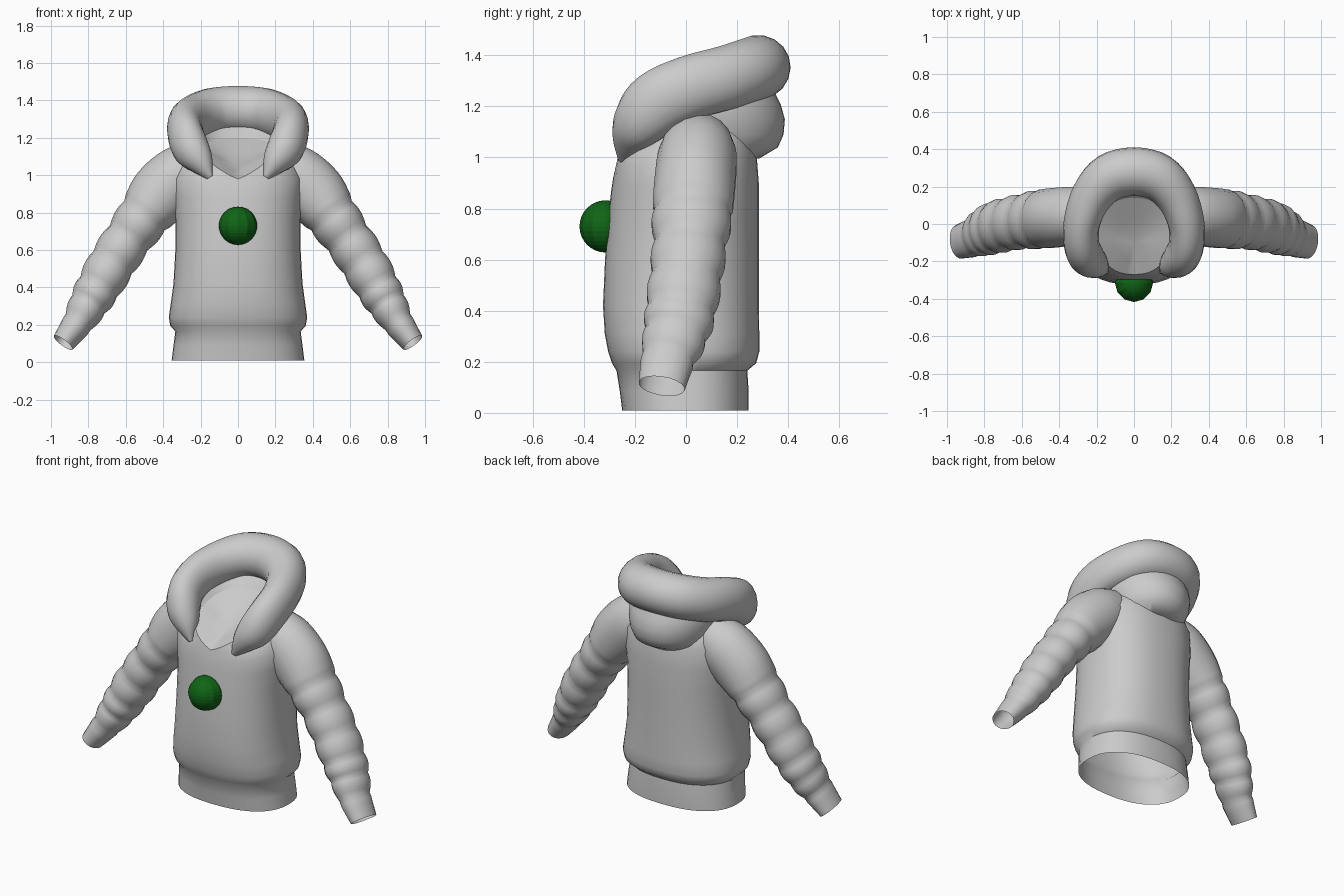
import bpy, math
from mathutils import Vector

if "Cube" in bpy.data.objects:
    bpy.data.objects.remove(bpy.data.objects["Cube"])


def material(name, rgb):
    m = bpy.data.materials.new(name)
    m.diffuse_color = (*rgb, 1)
    m.use_nodes = True
    m.node_tree.nodes["Principled BSDF"].inputs["Base Color"].default_value = m.diffuse_color
    return m


GREY = material("grey fabric", (0.6, 0.6, 0.6))
GREEN = material("green ball", (0.005, 0.13, 0.008))


def make(name, verts, faces, mat=GREY, angle=50):
    me = bpy.data.meshes.new(name)
    me.from_pydata([tuple(v) for v in verts], [], faces)
    me.materials.append(mat)
    ob = bpy.data.objects.new(name, me)
    bpy.context.collection.objects.link(ob)
    bpy.ops.object.select_all(action='DESELECT')
    ob.select_set(True)
    bpy.context.view_layer.objects.active = ob
    bpy.ops.object.mode_set(mode='EDIT')
    bpy.ops.mesh.select_all(action='SELECT')
    bpy.ops.mesh.normals_make_consistent(inside=False)
    bpy.ops.object.mode_set(mode='OBJECT')
    bpy.ops.object.shade_smooth_by_angle(angle=math.radians(angle))
    return ob


def loft(name, rings, closed=True):
    n = len(rings[0])
    faces = [(i * n + j, i * n + (j + 1) % n, (i + 1) * n + (j + 1) % n, (i + 1) * n + j)
             for i in range(len(rings) - 1) for j in range(n if closed else n - 1)]
    return make(name, [v for r in rings for v in r], faces)


def smooth_path(rows, steps):
    """Catmull-Rom resampling of rows of numbers."""
    out = []
    for i in range(len(rows) - 1):
        a, b, c, d = (rows[max(0, min(len(rows) - 1, i + k))] for k in (-1, 0, 1, 2))
        for s in range(steps):
            t = s / steps
            out.append([0.5 * (2 * q + (r - p) * t + (2 * p - 5 * q + 4 * r - w) * t * t
                               + (3 * q - p - 3 * r + w) * t ** 3)
                        for p, q, r, w in zip(a, b, c, d)])
    return out + [list(rows[-1])]


def tube_rings(rows, across, n=16):
    """Rings round a path; rows are x, y, z, radius across, other radius."""
    pts = [Vector(r[:3]) for r in rows]
    rings = []
    for i, r in enumerate(rows):
        t = (pts[min(i + 1, len(pts) - 1)] - pts[max(i - 1, 0)]).normalized()
        u = across(t).normalized()
        w = t.cross(u)
        rings.append([pts[i] + u * r[3] * math.cos(a) + w * r[4] * math.sin(a)
                      for a in (2 * math.pi * k / n for k in range(n))])
    return rings


def power(v, e):
    return math.copysign(abs(v) ** e, v)


def body_ring(zf, zb, hw, yf, yb, n=40):
    ring = []
    for k in range(n):
        a = 2 * math.pi * k / n
        x, y = hw * power(math.sin(a), 0.85), -power(math.cos(a), 0.85)
        ring.append(Vector((x, (yf + yb) / 2 + y * (yb - yf) / 2,
                            zf + (zb - zf) * math.sin(a / 2))))
    return ring


# Torso with hem band, belly and V neckline: front z, back z, half width, front y, back y
torso = [body_ring(*r) for r in (
    (.01, .01, .355, -.25, .245), (.09, .09, .345, -.26, .245),
    (.165, .165, .335, -.272, .24), (.195, .195, .362, -.29, .275),
    (.24, .24, .37, -.305, .287), (.31, .31, .36, -.318, .287),
    (.42, .42, .345, -.325, .285), (.60, .60, .335, -.317, .285),
    (.76, .76, .335, -.305, .285), (.87, .90, .345, -.293, .285),
    (.92, 1.03, .345, -.285, .275), (.95, 1.13, .30, -.278, .245),
    (.98, 1.20, .19, -.27, .14))]
loft("torso", torso)

# Collar floor inside the neckline
neck = torso[-1]
inner = [v.lerp(Vector((0, -.1, 1.05)), .5) for v in neck]
n = len(neck)
make("collar_lining", neck + inner + [Vector((0, -.1, 1.05))],
     [(j, (j + 1) % n, n + (j + 1) % n, n + j) for j in range(n)]
     + [(n + j, n + (j + 1) % n, 2 * n) for j in range(n)])

# Sleeves with soft folds and plain cuffs
SLEEVE = ((.20, .05, 1.06, .13, .13), (.30, .045, 1.0, .165, .155), (.41, .035, .90, .17, .16),
          (.50, .025, .785, .142, .158), (.585, .015, .665, .128, .145), (.67, 0, .535, .126, .142),
          (.745, -.02, .405, .118, .138), (.80, -.04, .31, .105, .128),
          (.855, -.07, .215, .084, .108), (.935, -.095, .105, .062, .092))
for side, label in ((1, "right"), (-1, "left")):
    rows = smooth_path(SLEEVE, 5)
    for i, r in enumerate(rows):
        if 15 <= i < 41:
            f = 0.94 + 0.1 * abs(math.sin((i - 15) * math.pi / 5))
            r[3] *= f
            r[4] *= f
    rings = tube_rings(rows, lambda t: Vector((-t.z, 0, t.x)), 18)
    loft(label + "_sleeve", [[Vector((v.x * side, v.y, v.z)) for v in r] for r in rings])

# Thick padded hood rim, a horseshoe tapering to the front
HALF = ((0, .28, 1.352, .13, .127), (.13, .25, 1.342, .127, .127), (.225, .15, 1.31, .112, .127),
        (.278, .01, 1.272, .098, .127), (.28, -.11, 1.215, .095, .127),
        (.25, -.18, 1.14, .095, .11), (.20, -.22, 1.07, .07, .075), (.15, -.25, .985, .012, .02))
full = [(-r[0], *r[1:]) for r in HALF[:0:-1]] + list(HALF)
rim = tube_rings(smooth_path(full, 4), lambda t: t.cross(Vector((0, -.35, 1))), 18)
loft("hood_rim", rim)


def arc(z, hw, yback, yc, spread=100, m=24):
    """Open band round the back."""
    return [Vector((hw * math.sin(a), yc + (yback - yc) * math.cos(a), z))
            for a in (math.radians(spread * (2 * k / m - 1)) for k in range(m + 1))]


# Hanging hood pouch behind the neck
loft("hood_pouch", [arc(*r) for r in (
    (1.02, .14, .20, .08), (.995, .19, .285, .09), (1.04, .225, .36, .10),
    (1.09, .245, .382, .10), (1.15, .26, .387, .09), (1.21, .265, .37, .08),
    (1.29, .25, .33, .06))], closed=False)

# Inside of the hood, from neckline up into the rim
m = 32
centre = smooth_path(full, 4)
lining_low, lining_high = [], []
for k in range(m + 1):
    a = 1 + (n - 2) * k / m
    i = int(a)
    low = neck[n - i].lerp(neck[(n - i - 1) % n], a - i)
    c = (len(centre) - 1) * k / m
    j = min(int(c), len(centre) - 2)
    high = Vector(centre[j][:3]).lerp(Vector(centre[j + 1][:3]), c - j)
    lining_low.append(low)
    lining_high.append(high)
loft("hood_lining", [lining_low, lining_high], closed=False)

# Round ball on the chest, faceted
bpy.ops.mesh.primitive_uv_sphere_add(segments=12, ring_count=16, radius=.102,
                                     location=(0, -.315, .73))
ball = bpy.context.object
ball.name = "chest_ball"
ball.data.materials.append(GREEN)
